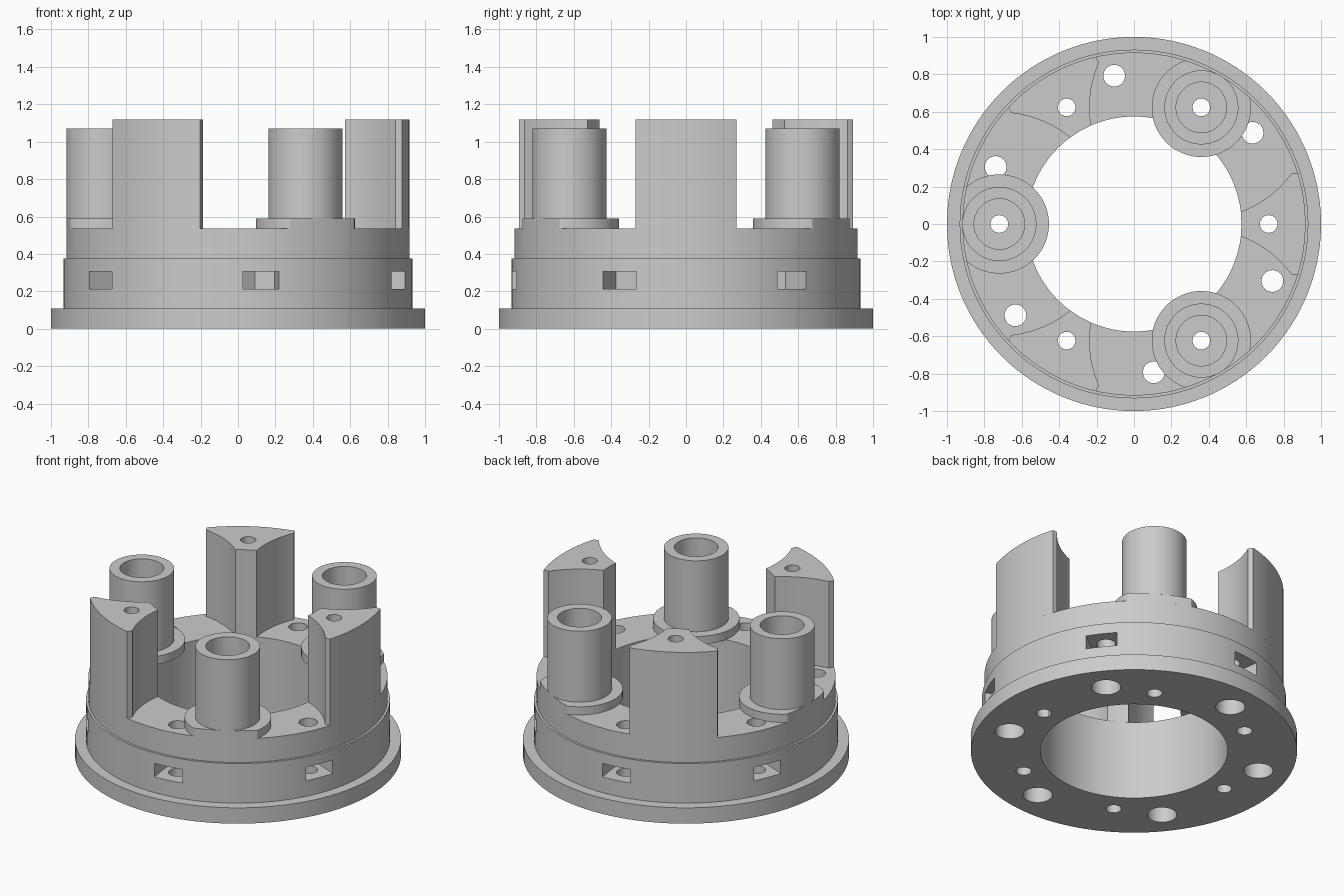
import bpy, bmesh, math
from math import cos, sin, pi, radians, sqrt

if "Cube" in bpy.data.objects:
    bpy.data.objects.remove(bpy.data.objects["Cube"])

grey = bpy.data.materials.new("plain_grey")
grey.diffuse_color = (0.6, 0.6, 0.6, 1)
grey.use_nodes = True
grey.node_tree.nodes["Principled BSDF"].inputs["Base Color"].default_value = grey.diffuse_color

R_IN, R_TOP = 0.575, 0.917     # bore and upper rim radius
R_BOLT = 0.72                  # circle holding tubes and posts
Z_DECK = 0.535


def finish(name, bm):
    bmesh.ops.recalc_face_normals(bm, faces=bm.faces)
    me = bpy.data.meshes.new(name)
    bm.to_mesh(me)
    bm.free()
    me.materials.append(grey)
    ob = bpy.data.objects.new(name, me)
    bpy.context.collection.objects.link(ob)
    return ob


def prism(name, outline, z0, z1):
    bm = bmesh.new()
    f = bm.faces.new([bm.verts.new((x, y, z0)) for x, y in outline])
    top = bmesh.ops.extrude_face_region(bm, geom=[f])["geom"]
    for v in top:
        if isinstance(v, bmesh.types.BMVert):
            v.co.z = z1
    return finish(name, bm)


def lathe(name, profile, cx=0, cy=0, n=128):
    bm = bmesh.new()
    rings = [[bm.verts.new((cx + r * cos(2 * pi * i / n), cy + r * sin(2 * pi * i / n), z))
              for r, z in profile] for i in range(n)]
    k = len(profile)
    for i in range(n):
        a, b = rings[i], rings[(i + 1) % n]
        for j in range(k):
            bm.faces.new((a[j], b[j], b[(j + 1) % k], a[(j + 1) % k]))
    return finish(name, bm)


def circle(cx, cy, r, n=40):
    return [(cx + r * cos(2 * pi * i / n), cy + r * sin(2 * pi * i / n)) for i in range(n)]


def polar(r, deg):
    return r * cos(radians(deg)), r * sin(radians(deg))


def turn(points, deg):
    c, s = cos(radians(deg)), sin(radians(deg))
    return [(x * c - y * s, x * s + y * c) for x, y in points]


def cut(ob, outline, z0, z1):
    tool = prism("cutter", outline, z0, z1)
    m = ob.modifiers.new("cut", 'BOOLEAN')
    m.operation, m.solver, m.object = 'DIFFERENCE', 'EXACT', tool
    bpy.context.view_layer.objects.active = ob
    bpy.ops.object.modifier_apply(modifier=m.name)
    bpy.data.objects.remove(tool)


# Stepped base ring
base = lathe("base_ring", [(R_IN, 0), (1, 0), (1, 0.107), (0.932, 0.107), (0.932, 0.375),
                           (R_TOP, 0.375), (R_TOP, Z_DECK), (R_IN, Z_DECK)])

# Hexagonal nut pocket, open to the outside
w = 0.097
pocket = [(0.8 - w * 2 / sqrt(3), 0), (0.8 - w / sqrt(3), -w), (1.05, -w),
          (1.05, w), (0.8 - w / sqrt(3), w)]

for k in range(6):
    a = 37.6 + 60 * k
    cut(base, circle(*polar(R_BOLT, 60 * k), 0.047), -0.1, 0.7)     # small hole
    cut(base, circle(*polar(0.8, a), 0.058), -0.1, 0.7)             # bolt hole
    cut(base, circle(*polar(0.8, a), 0.09), -0.1, 0.12)             # counterbore
    cut(base, turn(pocket, a), 0.213, 0.305)                        # nut slot

# Post outline: outer arc, flat tips, concave flanks around the tubes, narrow inner arc
tx, ty = polar(R_BOLT, 60)
rc, tip = 0.597, 0.27
a_tip = math.asin(tip / R_TOP)
t0 = math.asin((tip - ty) / rc)
t1 = t0
while math.hypot(tx + rc * cos(t1), ty + rc * sin(t1)) > R_IN:
    t1 -= 0.002
flank = [(tx + rc * cos(t0 + (t1 - t0) * i / 16), ty + rc * sin(t0 + (t1 - t0) * i / 16))
         for i in range(17)]
outer = [(R_TOP * cos(a_tip * (i / 8 - 1)), R_TOP * sin(a_tip * (i / 8 - 1))) for i in range(17)]
post_outline = outer + flank + [(R_IN, 0)] + [(x, -y) for x, y in reversed(flank)]

parts = [base]
for k in range(3):
    # Tall post with a screw hole
    a = 120 * k
    post = prism(f"post_{k + 1}", turn(post_outline, a), Z_DECK, 1.12)
    cut(post, circle(*polar(R_BOLT, a), 0.047), 0.4, 1.3)

    # Collar trimmed flush with the rim
    a = 60 + 120 * k
    c = polar(R_BOLT, a)
    disc = []
    for x, y in circle(*c, 0.265, 120):
        s = min(1, R_TOP / math.hypot(x, y))
        disc.append((x * s, y * s))
    collar = prism(f"collar_{k + 1}", disc, Z_DECK, 0.59)
    cut(collar, circle(*c, 0.047), 0.4, 0.8)

    # Hollow tube
    tube = lathe(f"tube_{k + 1}", [(0.135, 0.59), (0.198, 0.59), (0.198, 1.07), (0.135, 1.07)], *c, n=64)
    parts += [post, collar, tube]

# Smooth curved walls, sharp edges
bpy.ops.object.select_all(action='DESELECT')
for ob in parts:
    ob.select_set(True)
bpy.context.view_layer.objects.active = base
bpy.ops.object.shade_smooth_by_angle(angle=radians(25))
